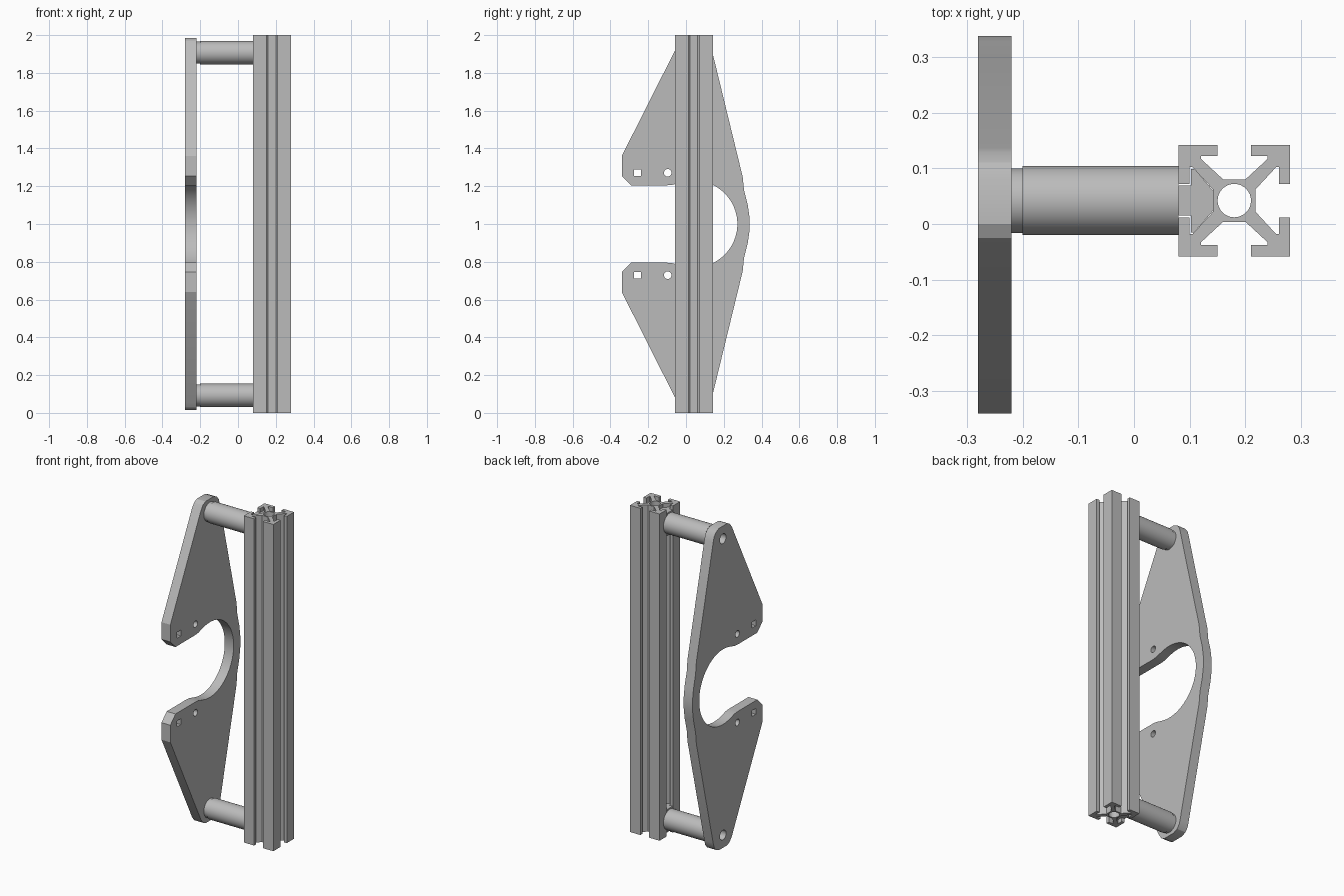
import bpy, bmesh
from math import cos, sin, radians, pi
from mathutils import Matrix, Vector

cube = bpy.data.objects.get("Cube")
if cube:
    bpy.data.objects.remove(cube, do_unlink=True)

grey = bpy.data.materials.new("aluminium_grey")
grey.use_nodes = True
colour = (0.5, 0.5, 0.5, 1)
grey.diffuse_color = colour
grey.node_tree.nodes["Principled BSDF"].inputs["Base Color"].default_value = colour

ALONG_X = Matrix(((0, 0, 1), (1, 0, 0), (0, 1, 0)))  # profile drawn in (y, z)
ALONG_Z = Matrix.Identity(3)                         # profile drawn in (x, y)
CX, CY = 0.18, 0.042                                 # rail centre
POST = 0.907                                         # post height from the middle


def circle(a, b, r, n=32):
    return [(a + r * cos(2 * pi * i / n), b + r * sin(2 * pi * i / n)) for i in range(n)]


def prism(name, loops, low, high, axes):
    """Extrude an outline with holes between two positions along an axis."""
    curve = bpy.data.curves.new(name + "_profile", 'CURVE')
    curve.dimensions = '2D'
    curve.fill_mode = 'BOTH'
    curve.extrude = (high - low) / 2
    for loop in loops:
        spline = curve.splines.new('POLY')
        spline.points.add(len(loop) - 1)
        for point, (a, b) in zip(spline.points, loop):
            point.co = (a, b, 0, 1)
        spline.use_cyclic_u = True
    temp = bpy.data.objects.new(name + "_profile", curve)
    bpy.context.collection.objects.link(temp)
    graph = bpy.context.evaluated_depsgraph_get()
    mesh = bpy.data.meshes.new_from_object(temp.evaluated_get(graph))
    bpy.data.objects.remove(temp, do_unlink=True)
    bpy.data.curves.remove(curve)

    bm = bmesh.new()
    bm.from_mesh(mesh)
    bmesh.ops.remove_doubles(bm, verts=bm.verts, dist=0.0001)
    for v in bm.verts:
        v.co = axes @ (v.co + Vector((0, 0, (low + high) / 2)))
    bmesh.ops.recalc_face_normals(bm, faces=bm.faces)
    bm.to_mesh(mesh)
    bm.free()
    mesh.name = name
    mesh.materials.clear()
    mesh.materials.append(grey)
    obj = bpy.data.objects.new(name, mesh)
    bpy.context.collection.objects.link(obj)
    bpy.ops.object.select_all(action='DESELECT')
    obj.select_set(True)
    bpy.context.view_layer.objects.active = obj
    bpy.ops.object.shade_smooth_by_angle(angle=radians(25))
    return obj


# Slotted rail: one corner of the section, turned four times
corner = [(.038, .02), (.075, .06), (.08, .06), (.08, .03), (.1, .03), (.1, .1),
          (.03, .1), (.03, .08), (.06, .08), (.06, .075), (.02, .038)]
section = []
for turn in range(4):
    for x, y in corner:
        for _ in range(turn):
            x, y = -y, x
        section.append((CX + x, CY + y))
prism("slotted_rail", [section, circle(CX, CY, 0.03)], 0, 2, ALONG_Z)

# Side plate: upper half of the outline, mirrored about mid height
half = [(.337, .03), (.327, .1), (.307, .18), (.3, .25), (.137, .92), (.128, .95),
        (.11, .972), (.08, .985), (0, .985), (-.025, .972), (-.045, .945),
        (-.34, .36), (-.34, .255), (-.29, .205), (-.1, .205), (-.07, .208), (-.045, .215)]
half += [(CY + 0.23 * cos(radians(d)), 0.23 * sin(radians(d))) for d in range(106, 0, -6)]
outline = [(y, 1 + h) for y, h in half] + [(y, 1 - h) for y, h in reversed(half)]
holes = []
for side in (1, -1):
    z = 1 + side * 0.271
    holes.append([(-.257 + a * .018, z + b * .018)
                  for a, b in ((-1, -1), (1, -1), (1, 1), (-1, 1))])
    holes.append(circle(-0.097, z, 0.02, 20))
    holes.append(circle(CY, 1 + side * POST, 0.03))
prism("side_plate", [outline] + holes, -0.28, -0.22, ALONG_X)

# Spacer posts with a narrow collar, and slot nuts that hold them to the rail
nut_side = [(-.1, .027), (-.078, .027), (-.078, .057), (-.072, .057), (-.038, .018)]
nut = [(CX + x, CY + y) for x, y in nut_side]
nut += [(CX + x, CY - y) for x, y in reversed(nut_side)]
for label, side in (("upper", 1), ("lower", -1)):
    z = 1 + side * POST
    bore = circle(CY, z, 0.026)
    prism(label + "_spacer_post", [circle(CY, z, 0.062, 48), bore], -0.2, 0.08, ALONG_X)
    prism(label + "_post_collar", [circle(CY, z, 0.058, 48), bore], -0.22, -0.2, ALONG_X)
    prism(label + "_slot_nut", [nut], z - 0.07, z + 0.07, ALONG_Z)
